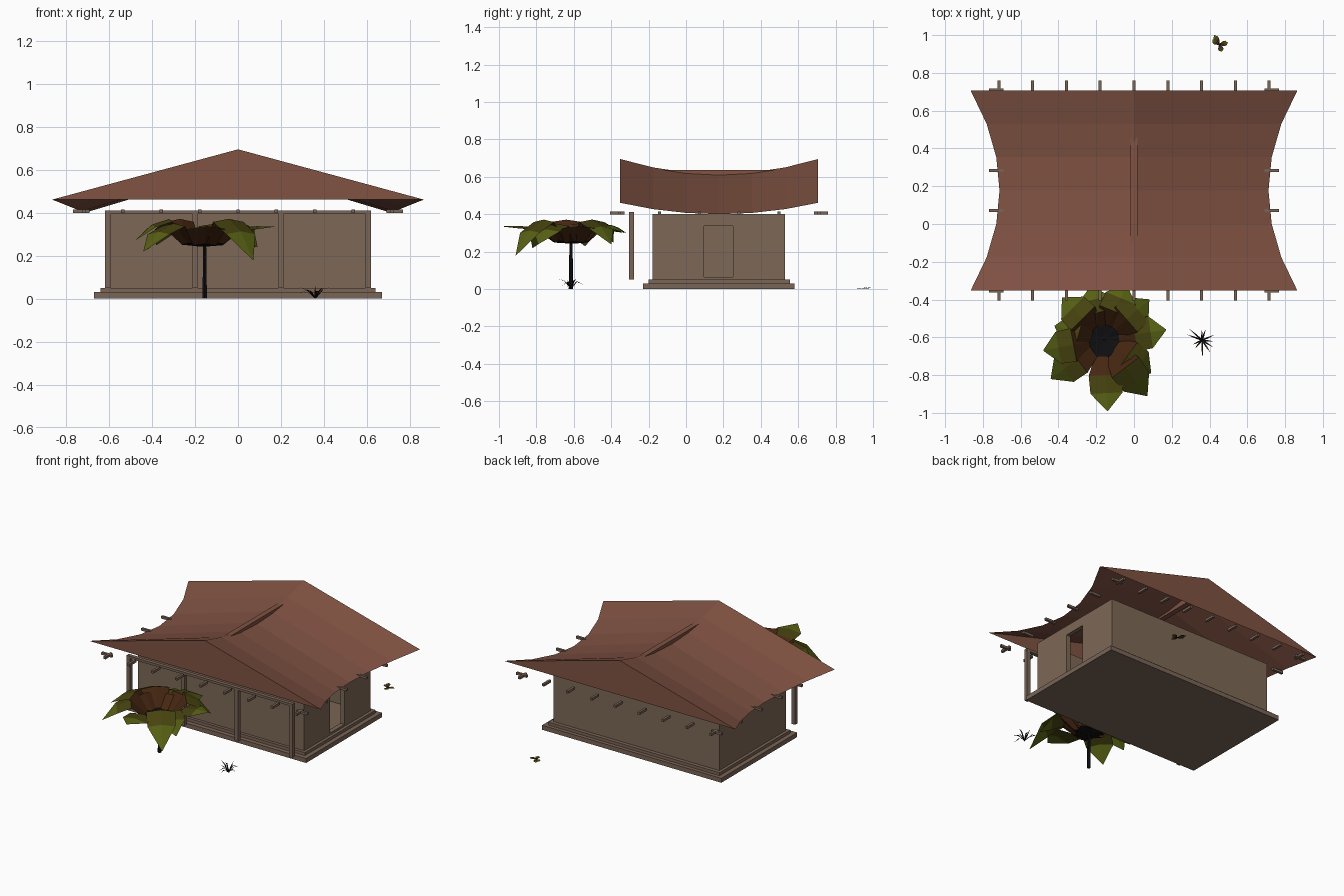
import bpy, bmesh, math, random
from mathutils import Vector

if "Cube" in bpy.data.objects:
    bpy.data.objects.remove(bpy.data.objects["Cube"])

random.seed(4)


def mat(name, r, g, b):
    m = bpy.data.materials.new(name)
    m.diffuse_color = (r, g, b, 1)
    m.use_nodes = True
    m.node_tree.nodes["Principled BSDF"].inputs["Base Color"].default_value = m.diffuse_color
    return m


WALL = mat("clay_wall", 0.205, 0.138, 0.092)
WOOD = mat("grey_wood", 0.195, 0.130, 0.094)
ROOF = mat("red_roof", 0.215, 0.084, 0.055)
BLACK = mat("black_stem", 0.005, 0.005, 0.006)
BROWN = mat("brown_leaf", 0.062, 0.020, 0.006)
DARK = mat("dark_olive", 0.062, 0.056, 0.005)
OLIVE = mat("olive_leaf", 0.098, 0.120, 0.007)


def make(name, bm, *mats):
    me = bpy.data.meshes.new(name)
    bm.to_mesh(me)
    bm.free()
    for m in mats:
        me.materials.append(m)
    ob = bpy.data.objects.new(name, me)
    bpy.context.collection.objects.link(ob)
    return ob


def add_box(bm, x0, x1, y0, y1, z0, z1):
    vs = bmesh.ops.create_cube(bm, size=1)["verts"]
    for v in vs:
        v.co = (x0 + (v.co.x + .5) * (x1 - x0),
                y0 + (v.co.y + .5) * (y1 - y0),
                z0 + (v.co.z + .5) * (z1 - z0))


def boxes(name, m, *dims):
    bm = bmesh.new()
    for d in dims:
        add_box(bm, *d)
    return make(name, bm, m)


# stepped plinth
boxes("plinth_lower", WOOD, (-.67, .67, -.23, .58, 0, .03))
boxes("plinth_upper", WOOD, (-.64, .64, -.20, .555, .03, .05))

# hollow walls in three bays, open to the roof
T = .03
bays = [(-.62, -.2), (-.2, .2), (.2, .62)]
boxes("back_wall", WALL, *[(a, b, .53 - T, .53, .05, .40) for a, b in bays])
boxes("front_wall", WALL, *[(a, b, -.18, -.18 + T, .05, .40) for a, b in bays])
boxes("left_wall", WALL, (-.62, -.62 + T, -.18 + T, .53 - T, .05, .40))
boxes("partitions", WALL, *[(x - .01, x + .01, -.18 + T, .53 - T, .05, .39)
                            for x in (-.2, .2)])

# right wall with a doorway cut through
right = boxes("right_wall", WALL, (.62 - T, .62, -.18 + T, .53 - T, .05, .40))
cutter = boxes("door_cutter", WALL, (.5, .7, .096, .25, .064, .337))
cutter.hide_render = True
mod = right.modifiers.new("doorway", 'BOOLEAN')
mod.object = cutter
mod.operation = 'DIFFERENCE'
bpy.context.view_layer.objects.active = right
bpy.ops.object.modifier_apply(modifier=mod.name)
bpy.data.objects.remove(cutter)

# porch posts and beam
boxes("porch_posts", WOOD, *[(x - .0125, x + .0125, -.304, -.279, .05, .40)
                             for x in (-.607, -.2, .2, .607)])
boxes("porch_beam", WOOD, (-.62, .62, -.304, -.279, .395, .411))

# rafter ends under the eaves, all round
bm = bmesh.new()
H = .008
for i in range(9):
    x = -.715 + i * .17875
    for y0, y1 in ((-.405, -.33), (.685, .76)):
        add_box(bm, x - H, x + H, y0, y1, .398, .414)
for i in range(6):
    y = -.355 + i * .213
    for x0, x1 in ((-.768, -.69), (.69, .768)):
        add_box(bm, x0, x1, y - H, y + H, .398, .414)
make("rafter_ends", bm, WOOD)

# saddle-curved gable roof, open underneath
bm = bmesh.new()
rows = []
for i in range(7):
    t = i / 3 - 1
    y = .177 + .53 * t
    e, ez, rz = .712 + .153 * t * t, .40 + .061 * t * t, .614 + .081 * t * t
    rows.append([bm.verts.new(p) for p in ((-e, y, ez), (0, y, rz), (e, y, ez))])
for a, b in zip(rows, rows[1:]):
    for k in (0, 1):
        bm.faces.new((a[k], a[k + 1], b[k + 1], b[k]))
bm.faces.new(rows[0])
bm.faces.new(rows[-1])
bmesh.ops.recalc_face_normals(bm, faces=bm.faces)
if sum(f.normal.z for f in bm.faces) < 0:
    bmesh.ops.reverse_faces(bm, faces=bm.faces)
make("roof", bm, ROOF)
boxes("ridge_beam", ROOF, (-.018, .018, -.17, .525, .60, .635))


# leaves: creased strips that change colour along their length
def leaf(bm, base, tip, top, width):
    base, tip = Vector(base), Vector(tip)
    d = Vector((tip.x - base.x, tip.y - base.y, 0))
    side = Vector((-d.y, d.x, 0)).normalized() * width
    rise = top - base.z
    prev = None
    profile = ((0, base.z, .2), (.24, base.z + rise * .12, .6),
               (.5, base.z + rise * .9, 1), (.75, (top * .65 + tip.z * .35), .95),
               (1, tip.z, .02))
    for k, (f, z, w) in enumerate(profile):
        c = base + d * f
        c.z = z
        drop = Vector((0, 0, -.15 * width * w))
        row = [bm.verts.new(p) for p in (c + side * w + drop, c, c - side * w + drop)]
        if prev:
            for j in (0, 1):
                bm.faces.new((prev[j + 1], row[j + 1], row[j], prev[j])).material_index = k - 1
        prev = row


def plant(name, base, tips, top, width):
    bm = bmesh.new()
    for i, tip in enumerate(tips):
        leaf(bm, base, tip, top * (1 - .06 * (i % 3)), width)
    bmesh.ops.recalc_face_normals(bm, faces=bm.faces)
    return make(name, bm, BLACK, BROWN, DARK, OLIVE)


# broad-leaved palm with a thin trunk
plant("palm_leaves", (-.16, -.61, .245),
      [(-.48, -.67, .27), (-.44, -.82, .22), (-.14, -.99, .335),
       (.07, -.91, .18), (.09, -.79, .24), (.17, -.56, .335),
       (.08, -.40, .24), (-.04, -.32, .30), (-.23, -.33, .30),
       (-.38, -.39, .25), (-.42, -.54, .23)], .385, .09)
bm = bmesh.new()
bmesh.ops.create_cone(bm, cap_ends=True, segments=6, radius1=.012, radius2=.008, depth=.26)
bmesh.ops.translate(bm, verts=bm.verts, vec=(-.155, -.615, .13))
make("palm_trunk", bm, BLACK)

# dry grass tuft
bm = bmesh.new()
for i in range(11):
    a = i * math.tau / 11 + random.uniform(-.2, .2)
    r = random.uniform(.05, .105)
    d, s = Vector((math.cos(a), math.sin(a), 0)), Vector((-math.sin(a), math.cos(a), 0)) * .004
    o = Vector((.36, -.615, 0))
    m = o + d * r * .5 + Vector((0, 0, random.uniform(.025, .045)))
    t = o + d * r + Vector((0, 0, random.uniform(.015, .062)))
    b = [bm.verts.new(p) for p in (o - s, o + s, m + s, m - s, t)]
    bm.faces.new(b[:4]).material_index = 0
    bm.faces.new((b[3], b[2], b[4])).material_index = 1
make("grass_tuft", bm, BLACK, BROWN)

# small creeping plant behind the house
plant("ground_sprig", (.452, .95, .002),
      [(.425, 1.0, .004), (.497, .96, .004), (.465, .912, .003), (.415, .975, .003)],
      .008, .014)
